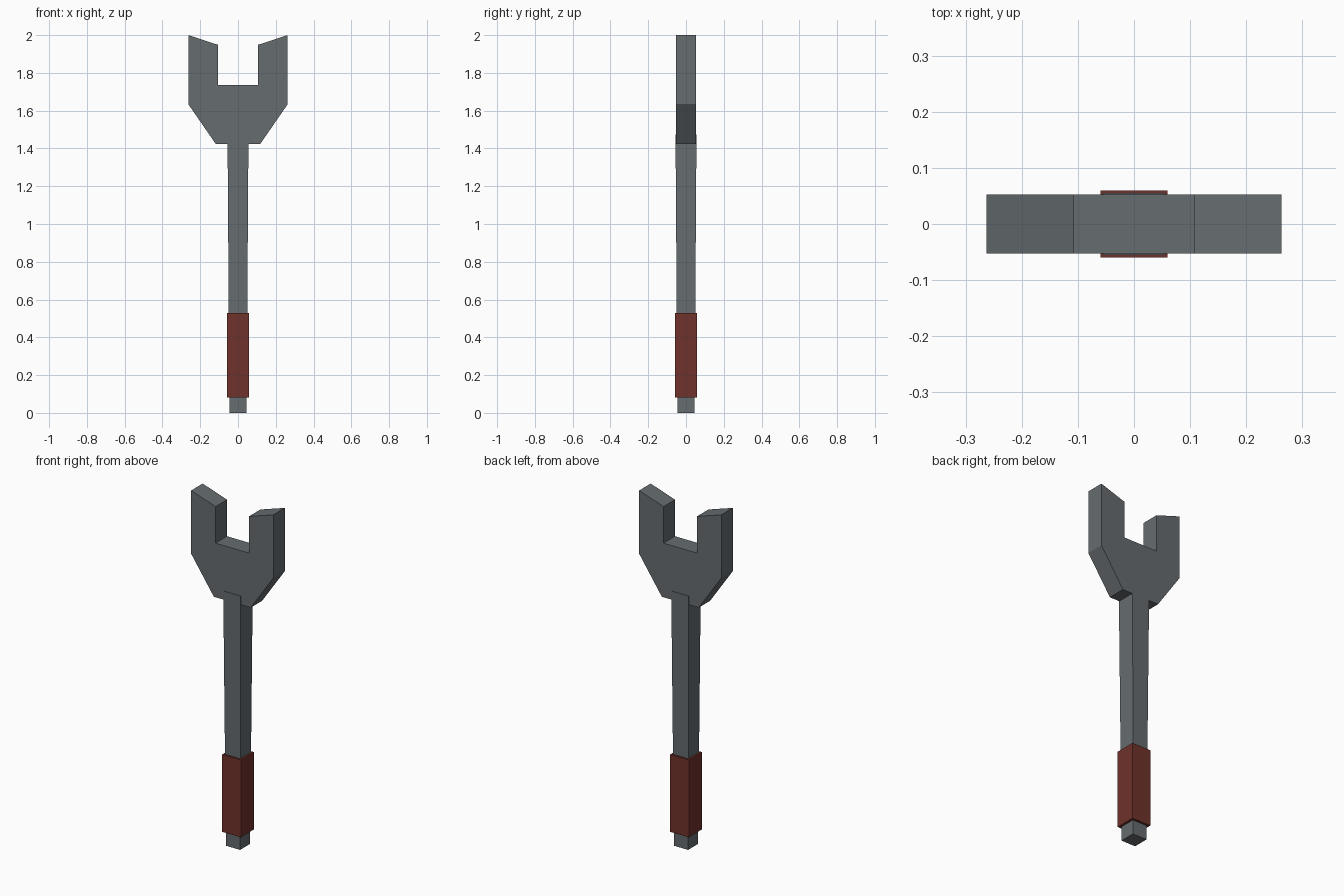
import bpy, bmesh

if "Cube" in bpy.data.objects:
    bpy.data.objects.remove(bpy.data.objects["Cube"])


def material(name, color):
    m = bpy.data.materials.new(name)
    m.diffuse_color = (*color, 1)
    m.use_nodes = True
    m.node_tree.nodes["Principled BSDF"].inputs["Base Color"].default_value = m.diffuse_color
    return m


steel = material("grey steel", (0.133, 0.150, 0.162))
red = material("dark red grip", (0.162, 0.032, 0.024))


def loft(name, rings, mat):
    """Closed solid joining two matching rings of points."""
    bm = bmesh.new()
    a, b = [[bm.verts.new(p) for p in ring] for ring in rings]
    n = len(a)
    bm.faces.new(a)
    bm.faces.new(b[::-1])
    for i in range(n):
        j = (i + 1) % n
        bm.faces.new((a[i], b[i], b[j], a[j]))
    bmesh.ops.recalc_face_normals(bm, faces=bm.faces)
    mesh = bpy.data.meshes.new(name)
    bm.to_mesh(mesh)
    bm.free()
    mesh.materials.append(mat)
    obj = bpy.data.objects.new(name, mesh)
    bpy.context.collection.objects.link(obj)
    return obj


def square(r, z):
    return [(-r, -r, z), (r, -r, z), (r, r, z), (-r, r, z)]


# Open jaw head: half outline mirrored across x, extruded along y
half = [(0.118, 1.424), (0.263, 1.634), (0.263, 2.0), (0.107, 1.949), (0.107, 1.737)]
outline = half + [(-x, z) for x, z in reversed(half)]
loft("wrench_head", [[(x, y, z) for x, z in outline] for y in (-0.0525, 0.0525)], steel)

# Shaft, slightly wider towards the head
loft("shaft", [square(0.0455, 0.0), square(0.0555, 1.475)], steel)

# Grip sleeve
loft("grip", [square(0.0595, 0.082), square(0.0595, 0.53)], red)
